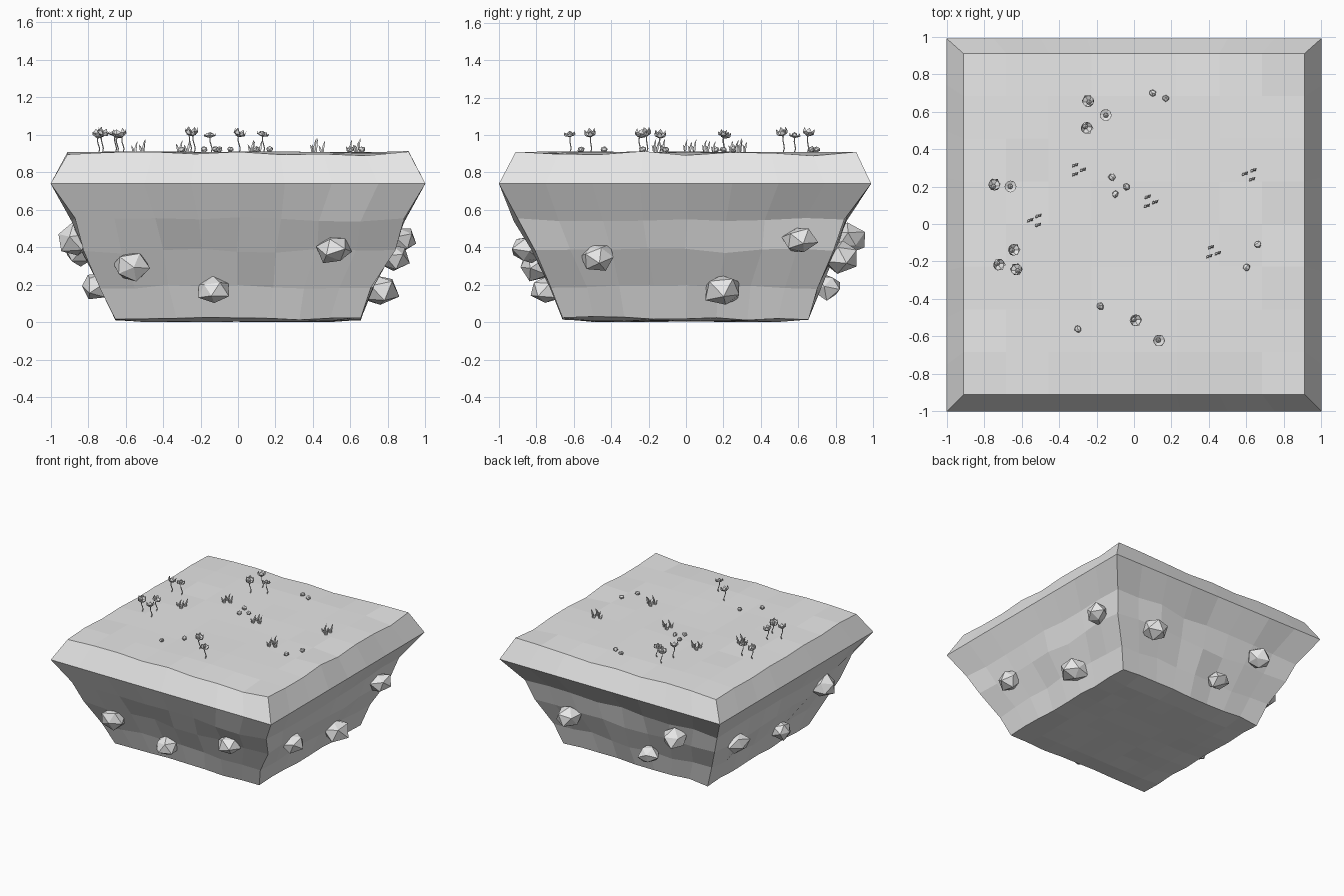
import bpy, bmesh, math, random
from mathutils import Vector, Matrix

random.seed(7)
cube = bpy.data.objects.get("Cube")
if cube:
    bpy.data.objects.remove(cube, do_unlink=True)

stone = bpy.data.materials.new("plain grey")
stone.use_nodes = True
grey = (0.8, 0.8, 0.8, 1)
stone.diffuse_color = grey
stone.node_tree.nodes["Principled BSDF"].inputs["Base Color"].default_value = grey
rnd = random.uniform


def add_object(name, data):
    data.materials.append(stone)
    ob = bpy.data.objects.new(name, data)
    bpy.context.collection.objects.link(ob)
    return ob


def add_mesh(name, bm):
    bmesh.ops.recalc_face_normals(bm, faces=bm.faces)
    me = bpy.data.meshes.new(name)
    bm.to_mesh(me)
    bm.free()
    return add_object(name, me)


def tapered_tubes(name, strands):
    """Each strand is a list of (point, radius)."""
    cu = bpy.data.curves.new(name, "CURVE")
    cu.dimensions = "3D"
    cu.bevel_depth = 1
    cu.bevel_resolution = 0
    cu.use_fill_caps = True
    for strand in strands:
        sp = cu.splines.new("POLY")
        sp.points.add(len(strand) - 1)
        for p, (co, r) in zip(sp.points, strand):
            p.co = (*co, 1)
            p.radius = r
    return add_object(name, cu)


# Island block: stacked square rings, (z, left, right, back, front) reach
levels = [(0.01, .655, .655, .655, .66),
          (0.19, .72, .725, .71, .72),
          (0.38, .83, .82, .80, .815),
          (0.55, .88, .88, .85, .91),
          (0.74, 1, 1, .99, 1),
          (0.91, .91, .91, .91, .91)]
N = 8
border = ([(i, 0) for i in range(N)] + [(N, j) for j in range(N)]
          + [(i, N) for i in range(N, 0, -1)] + [(0, j) for j in range(N, 0, -1)])
bm = bmesh.new()
rings = []
last = len(levels) - 1
for k, (z, left, right, back, front) in enumerate(levels):
    grid = {}
    cells = border if 0 < k < last else [(i, j) for i in range(N + 1) for j in range(N + 1)]
    for i, j in cells:
        u, v = 2 * i / N - 1, 2 * j / N - 1
        x = u * (left if u > 0 else right)
        y = v * (back if v > 0 else front)
        edge = (i, j) in border
        dz = 0
        if k == last:
            dz = rnd(-.022, .004) if edge else rnd(-.006, .002)
        elif k == 0:
            dz = rnd(0, .02) if edge else rnd(-.01, 0)
        elif k < 4:
            dz = rnd(-.014, .014)
            x += rnd(-.012, .012)
            y += rnd(-.012, .012)
        grid[i, j] = bm.verts.new((x, y, z + dz))
    rings.append(grid)
for low, high in zip(rings, rings[1:]):
    for a, b in zip(border, border[1:] + border[:1]):
        bm.faces.new((low[a], low[b], high[b], high[a]))
for grid in (rings[0], rings[-1]):
    for i in range(N):
        for j in range(N):
            bm.faces.new([grid[c] for c in ((i, j), (i + 1, j), (i + 1, j + 1), (i, j + 1))])
add_mesh("island_block", bm)


# Faceted rocks set into the four sloping sides
def rock(name, center, outward, size):
    bm = bmesh.new()
    bmesh.ops.create_icosphere(bm, subdivisions=1, radius=size)
    spin = Matrix.Rotation(rnd(0, 6), 3, Vector((rnd(-1, 1), rnd(-1, 1), 1)).normalized())
    for v in bm.verts:
        v.co = spin @ v.co * rnd(.8, 1.12)
        v.co.z *= .85
        v.co += center + outward * .025
    add_mesh(name, bm)


sides = {
    "front": ((0, -1), [(-.57, .30, .1), (-.13, .17, .095), (.52, .39, .1)]),
    "left": ((1, 0), [(-.47, .35, .1), (.2, .17, .11), (.61, .44, .095)]),
    "back": ((0, 1), [(-.5, .44, .1), (-.19, .19, .09), (.48, .35, .1)]),
    "right": ((-1, 0), [(.54, .38, .1), (-.15, .2, .09), (-.54, .44, .11)]),
}
for side, ((nx, ny), rocks) in sides.items():
    for n, (along, z, size) in enumerate(rocks):
        reach = .645 + .44 * z
        center = Vector((nx * reach or along, ny * reach or along, z))
        rock(f"{side}_rock_{n + 1}", center, Vector((nx, ny, 0)), size)

TOP = .908

# Flowers: wavy stem and a cup of kite-shaped petals
flowers = [(-.24, .65, 0), (-.15, .58, 1), (-.26, .52, 0), (-.75, .2, 0), (-.66, .2, 1),
           (-.65, -.14, 0), (-.73, -.21, 0), (-.62, -.25, 0), (0, -.51, 0), (.13, -.62, 1)]
for n, (x, y, is_flat) in enumerate(flowers):
    height = rnd(.072, .085)
    stem = []
    for s in range(5):
        t = s / 4
        sway = .008 * math.sin(t * 5) * (1 - t)
        stem.append(((x + sway + .008 * (1 - t), y + sway, TOP + height * t), .0035))
    tapered_tubes(f"flower_stem_{n + 1}", [stem])
    bm = bmesh.new()
    tilt = Matrix.Rotation(rnd(-.4, .4), 3, "X") @ Matrix.Rotation(rnd(-.4, .4), 3, "Y")
    rise = .026 if is_flat else .045
    head = Vector((x, y, TOP + height))
    for p in range(6):
        turn = tilt @ Matrix.Rotation(p * math.pi / 3, 3, "Z")
        kite = [(0, 0, 0), (.026, -.017, rise * .5), (.031, 0, rise), (.026, .017, rise * .5)]
        base, a, tip, b = [bm.verts.new(head + turn @ Vector(c)) for c in kite]
        mid = bm.verts.new(head + turn @ Vector((.031, 0, rise * .4)))
        for face in ((base, a, mid), (a, tip, mid), (tip, b, mid), (b, base, mid)):
            bm.faces.new(face)
    bmesh.ops.create_icosphere(bm, subdivisions=1, radius=.015,
                               matrix=Matrix.Translation(head + Vector((0, 0, .018))))
    add_mesh(f"flower_head_{n + 1}", bm)

# Grass tufts: three leaning blades around each centre
tufts = [(-.3, .29), (-.525, .02), (.085, .12), (.62, .265), (.42, -.15)]
for n, (x, y) in enumerate(tufts):
    blades = []
    for b in range(3):
        ang = b * math.tau / 3 + n
        bx, by = x + .028 * math.cos(ang), y + .028 * math.sin(ang)
        for tall, lean in ((rnd(.06, .08), .012), (rnd(.035, .05), -.012)):
            blades.append([((bx + lean * (t * t + .4), by + lean * t * t, TOP - .004 + tall * t), r)
                           for t, r in ((0, .006), (.4, .008), (.75, .005), (1, .0005))])
    tapered_tubes(f"grass_tuft_{n + 1}", blades)

# Pebbles scattered on the top
pebbles = [(.1, .7), (.17, .67), (-.12, .25), (-.04, .2), (-.1, .16),
           (.66, -.11), (.6, -.23), (-.18, -.44), (-.3, -.56)]
for n, (x, y) in enumerate(pebbles):
    rock(f"pebble_{n + 1}", Vector((x, y, TOP + .015)), Vector(), .021)
